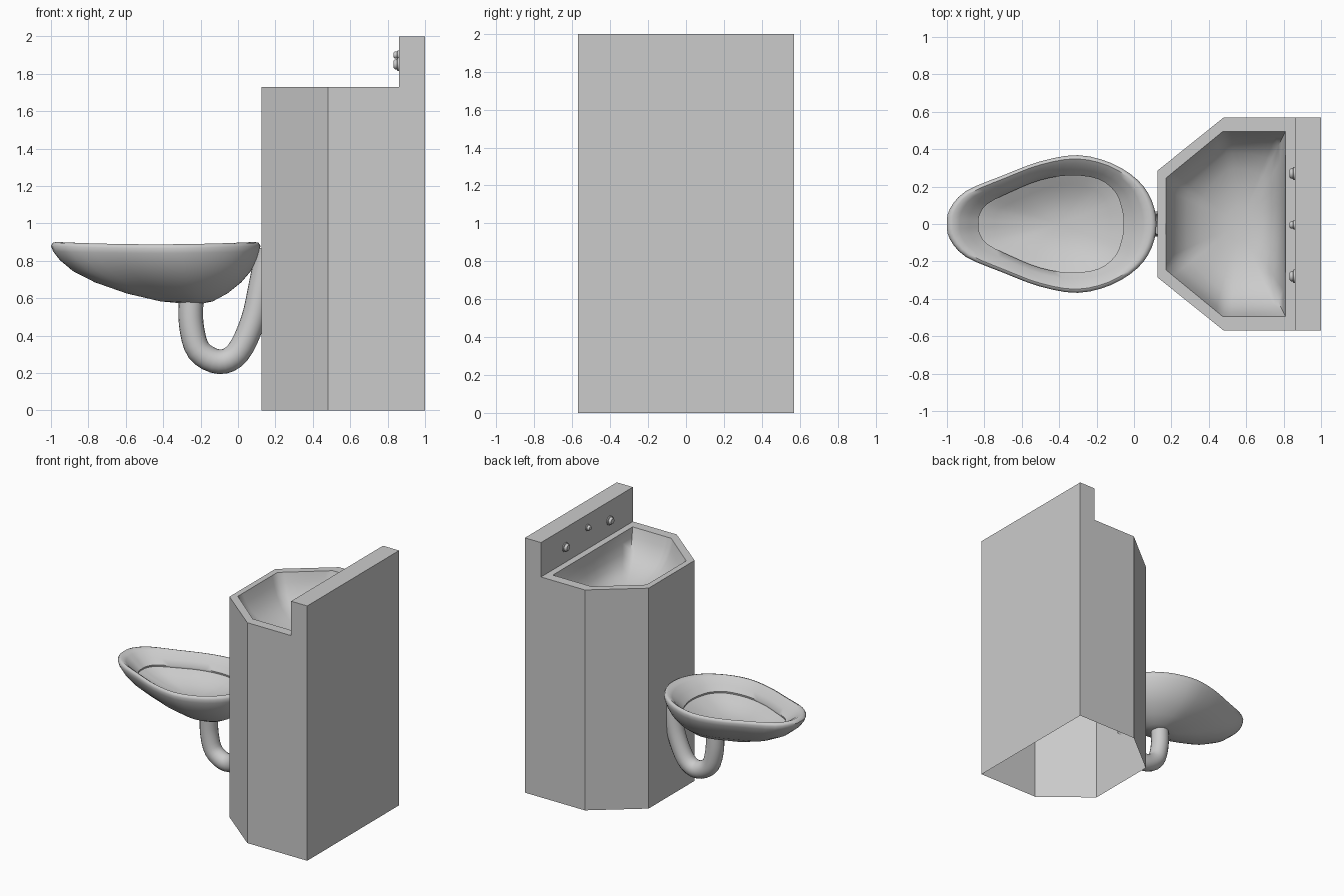
import bpy, bmesh, math
from mathutils import Vector

if "Cube" in bpy.data.objects:
    bpy.data.objects.remove(bpy.data.objects["Cube"])


def make_object(name, bm, smooth=None):
    bmesh.ops.recalc_face_normals(bm, faces=bm.faces)
    me = bpy.data.meshes.new(name)
    bm.to_mesh(me)
    bm.free()
    ob = bpy.data.objects.new(name, me)
    bpy.context.collection.objects.link(ob)
    if smooth:
        bpy.ops.object.select_all(action='DESELECT')
        ob.select_set(True)
        bpy.context.view_layer.objects.active = ob
        bpy.ops.object.shade_smooth_by_angle(angle=math.radians(smooth))
    return ob


def loft(name, rings, caps, smooth):
    """Skin closed rings; caps = ring indices to close with a fan."""
    bm = bmesh.new()
    vs = [[bm.verts.new(p) for p in r] for r in rings]
    n = len(vs[0])
    for a, b in zip(vs, vs[1:]):
        for i in range(n):
            j = (i + 1) % n
            bm.faces.new((a[i], a[j], b[j], b[i]))
    for c in caps:
        mid = bm.verts.new(sum((v.co for v in vs[c]), Vector()) / n)
        for i in range(n):
            bm.faces.new((vs[c][i], vs[c][(i + 1) % n], mid))
    return make_object(name, bm, smooth)


def catmull(pts, steps, closed):
    pts = [Vector(p) for p in pts]
    n = len(pts)
    get = (lambda i: pts[i % n]) if closed else (lambda i: pts[max(0, min(n - 1, i))])
    out = []
    for i in range(n if closed else n - 1):
        a, b, c, d = (get(i + k) for k in (-1, 0, 1, 2))
        for s in range(steps):
            t = s / steps
            out.append(0.5 * (2 * b + (c - a) * t + (2 * a - 5 * b + 4 * c - d) * t**2
                              + (3 * b - a - 3 * c + d) * t**3))
    return out if closed else out + [pts[-1]]


def mirrored(half):
    return half + [(x, -y) for x, y in reversed(half) if y > 0]


# cabinet: open-bottomed shell with raised backsplash
basin_half = [(0.17, 0.245), (0.475, 0.495), (0.81, 0.495)]
bm = bmesh.new()


def face(*pts):
    bm.faces.new([bm.verts.new(p) for p in pts])


W, N, H, T = 0.57, 0.285, 1.73, 2.0
face((0.125, N, 0), (0.125, -N, 0), (0.125, -N, H), (0.125, N, H))
face((1, -W, 0), (1, W, 0), (1, W, T), (1, -W, T))
face((0.86, -W, T), (1, -W, T), (1, W, T), (0.86, W, T))
face((0.86, -W, H), (0.86, W, H), (0.86, W, T), (0.86, -W, T))
for s in (1, -1):
    face((0.125, s * N, 0), (0.48, s * W, 0), (0.48, s * W, H), (0.125, s * N, H))
    face((0.48, s * W, 0), (1, s * W, 0), (1, s * W, T), (0.86, s * W, T),
         (0.86, s * W, H), (0.48, s * W, H))
outer = mirrored([(0.125, N), (0.48, W), (0.86, W)])
inner = mirrored(basin_half)
for i in range(6):
    j = (i + 1) % 6
    face((*outer[i], H), (*outer[j], H), (*inner[j], H), (*inner[i], H))
bmesh.ops.remove_doubles(bm, verts=bm.verts, dist=1e-4)
make_object("cabinet", bm)

# sink basin: faceted opening blending into a round bowl
rim = []
for i in range(6):
    a, b = Vector(inner[i]), Vector(inner[(i + 1) % 6])
    rim += [a.lerp(b, k / 8) for k in range(8)]
centre = Vector((0.56, 0))
rings = []
for s, z in [(1, 1.73), (0.96, 1.66), (0.89, 1.59), (0.78, 1.53), (0.62, 1.485),
             (0.42, 1.455), (0.2, 1.44)]:
    ring = []
    for p in rim:
        d = p - centre
        ang = math.atan2(d.y / 0.47, d.x / 0.31)
        e = Vector((0.31 * math.cos(ang), 0.47 * math.sin(ang)))
        q = centre + d.lerp(e, min(1, (1 - s) * 1.8)) * s
        ring.append((q.x, q.y, z))
    rings.append(ring)
basin = loft("sink_basin", rings, [-1], 60)
basin.data.flip_normals()

# toilet bowl: outer shell, rolled seat rim and shallow inside
out_half = [(-1, 0), (-0.985, 0.08), (-0.9, 0.175), (-0.7, 0.26), (-0.5, 0.335),
            (-0.3, 0.368), (-0.12, 0.325), (0.02, 0.235), (0.095, 0.125), (0.12, 0)]
in_half = [(-0.83, 0), (-0.825, 0.05), (-0.78, 0.11), (-0.65, 0.175), (-0.5, 0.235),
           (-0.34, 0.26), (-0.19, 0.24), (-0.1, 0.17), (-0.065, 0.08), (-0.055, 0)]
out_loop = catmull(mirrored(out_half), 3, True)
in_loop = catmull(mirrored(in_half), 3, True)


def dipped(x, y, z):
    return (x, y, z - 0.014 * (1 - ((x + 0.44) / 0.56) ** 2) * max(0, (z - 0.75) / 0.15))


rings = []
c = Vector((-0.22, 0))
for s, z in [(0.1, 0.572), (0.25, 0.583), (0.48, 0.625), (0.7, 0.685), (0.85, 0.745),
             (0.94, 0.805), (0.985, 0.85), (1, 0.88)]:
    rings.append([dipped(*(c + (p - c) * s), z) for p in out_loop])
for t, z in [(0.06, 0.897), (0.18, 0.902), (0.4, 0.885), (0.7, 0.845), (1, 0.805)]:
    rings.append([dipped(*p.lerp(q, t), z) for p, q in zip(out_loop, in_loop)])
c = Vector((-0.4, 0))
for s, z in [(1.01, 0.79), (0.97, 0.785), (0.8, 0.755), (0.55, 0.725), (0.25, 0.705)]:
    rings.append([dipped(*(c + (p - c) * s), z) for p in in_loop])
loft("toilet_bowl", rings, [0, -1], 50)

# drain pipe: U bend from bowl underside up into the cabinet
path = catmull([(-0.25, 0, 0.6), (-0.25, 0, 0.46), (-0.21, 0, 0.32), (-0.1, 0, 0.26),
                (0.0, 0, 0.31), (0.08, 0, 0.48), (0.125, 0, 0.68), (0.16, 0, 0.86)], 4, False)
rings = []
for i, p in enumerate(path):
    t = (path[min(i + 1, len(path) - 1)] - path[max(i - 1, 0)]).normalized()
    side = Vector((0, 1, 0))
    nrm = side.cross(t)
    rings.append([p + 0.066 * (math.cos(a) * nrm + math.sin(a) * side)
                  for a in (k * math.tau / 20 for k in range(20))])
loft("drain_pipe", rings, [], 60)

# push buttons and spout on the backsplash
for name, y, z, r in [("left_button", 0.27, 1.85, 0.036), ("spout", -0.005, 1.9, 0.025),
                      ("right_button", -0.28, 1.85, 0.036)]:
    prof = [(1, 0.862), (1, 0.853), (0.8, 0.85), (0.72, 0.838), (0.55, 0.832)]
    rings = [[(x, y + r * k * math.cos(a), z + r * k * math.sin(a))
              for a in (i * math.tau / 16 for i in range(16))] for k, x in prof]
    loft(name, rings, [-1], 40)
